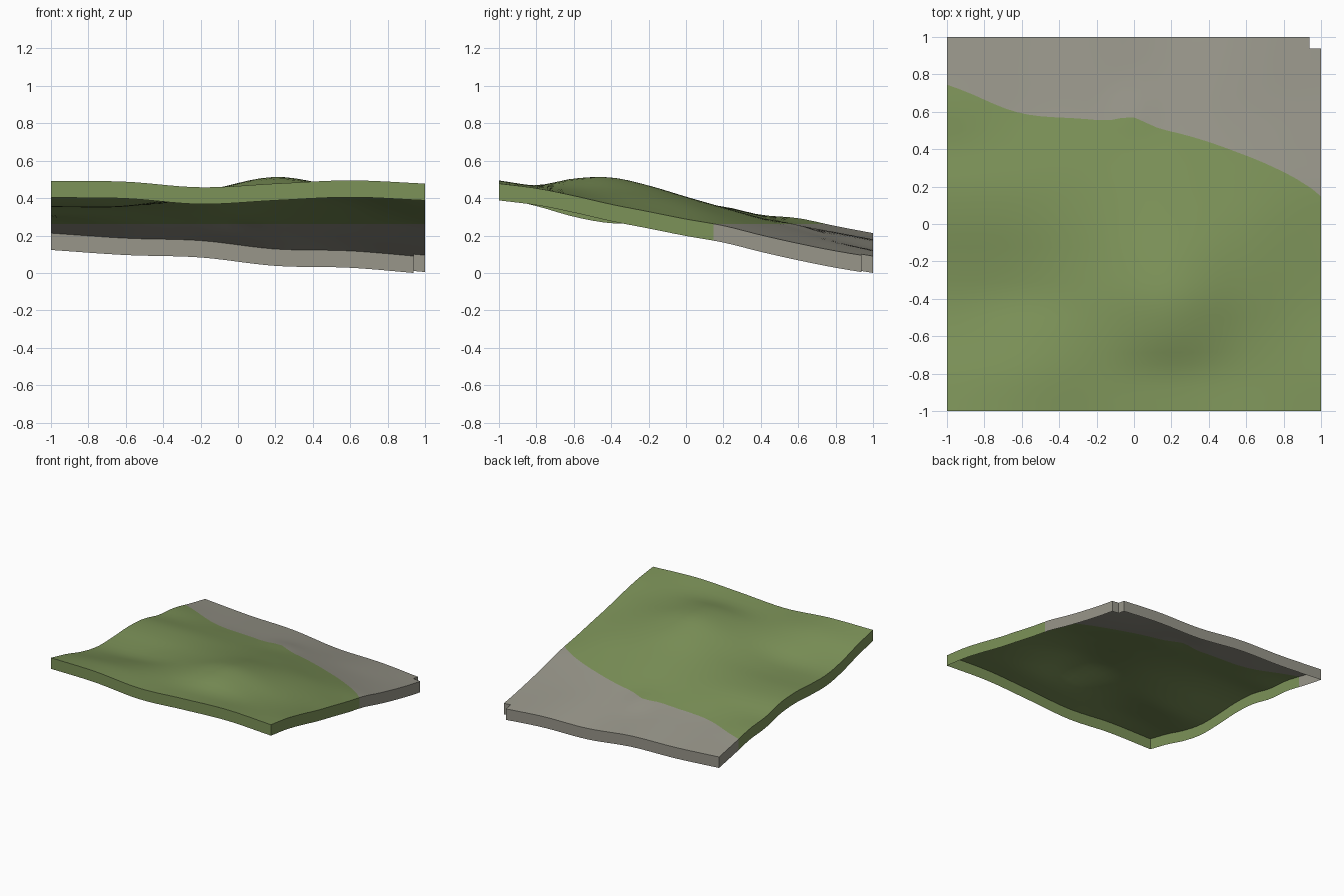
import bpy
import bmesh
import math

cube = bpy.data.objects.get("Cube")
if cube:
    bpy.data.objects.remove(cube, do_unlink=True)

CELLS = 32          # grid cells along each side
SKIRT = 0.09        # depth of the border walls
ROCK_LINE = 0.27    # ground below this height is rock

# Height profiles in thousandths, from front to back, at even steps in x
PROFILES = [
    [500, 455, 398, 363, 364, 374, 362, 318, 300, 258, 220],
    [495, 470, 420, 368, 364, 370, 357, 314, 268, 230, 193],
    [465, 455, 448, 433, 410, 385, 350, 305, 260, 220, 180],
    [485, 475, 512, 518, 475, 415, 357, 297, 240, 185, 135],
    [502, 472, 458, 448, 422, 380, 320, 260, 207, 165, 125],
    [485, 460, 420, 374, 335, 295, 260, 210, 165, 125, 92],
]


def spline(values, t):
    """Catmull-Rom value at t in 0..1 along evenly spaced values."""
    last = len(values) - 1
    i = min(int(t * last), last - 1)
    f = t * last - i
    b, c = values[i], values[i + 1]
    a = values[i - 1] if i > 0 else 2 * b - c
    d = values[i + 2] if i + 2 <= last else 2 * c - b
    return b + f / 2 * (c - a + f * (2 * a - 5 * b + 4 * c - d
                                     + f * (3 * (b - c) + d - a)))


def height(x, y):
    u, v = (x + 1) / 2, (y + 1) / 2
    ground = spline([spline(p, v) for p in PROFILES], u) / 1000
    knoll = 0.012 * math.exp(-(x * x + (y - 0.6) ** 2) / 0.012)
    return ground + knoll


def material(name, color):
    mat = bpy.data.materials.new(name)
    mat.use_nodes = True
    mat.diffuse_color = color
    bsdf = mat.node_tree.nodes["Principled BSDF"]
    bsdf.inputs["Base Color"].default_value = color
    bsdf.inputs["Roughness"].default_value = 0.9
    return mat


# Ground surface
bm = bmesh.new()
bmesh.ops.create_grid(bm, x_segments=CELLS, y_segments=CELLS, size=1)
for v in bm.verts:
    v.co.z = height(v.co.x, v.co.y)

# Missing cell at the back left corner
edge = 1 - 2 / CELLS
corner = [f for f in bm.faces
          if min(f.calc_center_median().xy) > edge]
bmesh.ops.delete(bm, geom=corner, context='FACES')

# Cut along the rock line, then colour by height
bmesh.ops.bisect_plane(bm, geom=bm.verts[:] + bm.edges[:] + bm.faces[:],
                       plane_co=(0, 0, ROCK_LINE), plane_no=(0, 0, 1))
for f in bm.faces:
    f.material_index = int(f.calc_center_median().z < ROCK_LINE)

# Border walls, coloured like the ground next to them
rim = [e for e in bm.edges if e.is_boundary]
rim_colors = {e: e.link_faces[0].material_index for e in rim}
new = bmesh.ops.extrude_edge_only(bm, edges=rim)["geom"]
for v in new:
    if isinstance(v, bmesh.types.BMVert):
        v.co.z -= SKIRT
for e, color in rim_colors.items():
    for f in e.link_faces:
        if abs(f.normal.z) < 0.1 or f in new:
            f.material_index = color

# Face outwards and stand on the floor
bmesh.ops.recalc_face_normals(bm, faces=bm.faces[:])
if sum(f.normal.z for f in bm.faces) < 0:
    bmesh.ops.reverse_faces(bm, faces=bm.faces[:])
low = min(v.co.z for v in bm.verts)
for v in bm.verts:
    v.co.z -= low

mesh = bpy.data.meshes.new("terrain_tile")
bm.to_mesh(mesh)
bm.free()
mesh.materials.append(material("grass_green", (0.202, 0.287, 0.098, 1)))
mesh.materials.append(material("rock_grey", (0.314, 0.305, 0.254, 1)))
terrain = bpy.data.objects.new("terrain_tile", mesh)
bpy.context.collection.objects.link(terrain)

# Smooth ground with crisp border edges
bpy.ops.object.select_all(action='DESELECT')
terrain.select_set(True)
bpy.context.view_layer.objects.active = terrain
bpy.ops.object.shade_smooth_by_angle(angle=math.radians(40))
